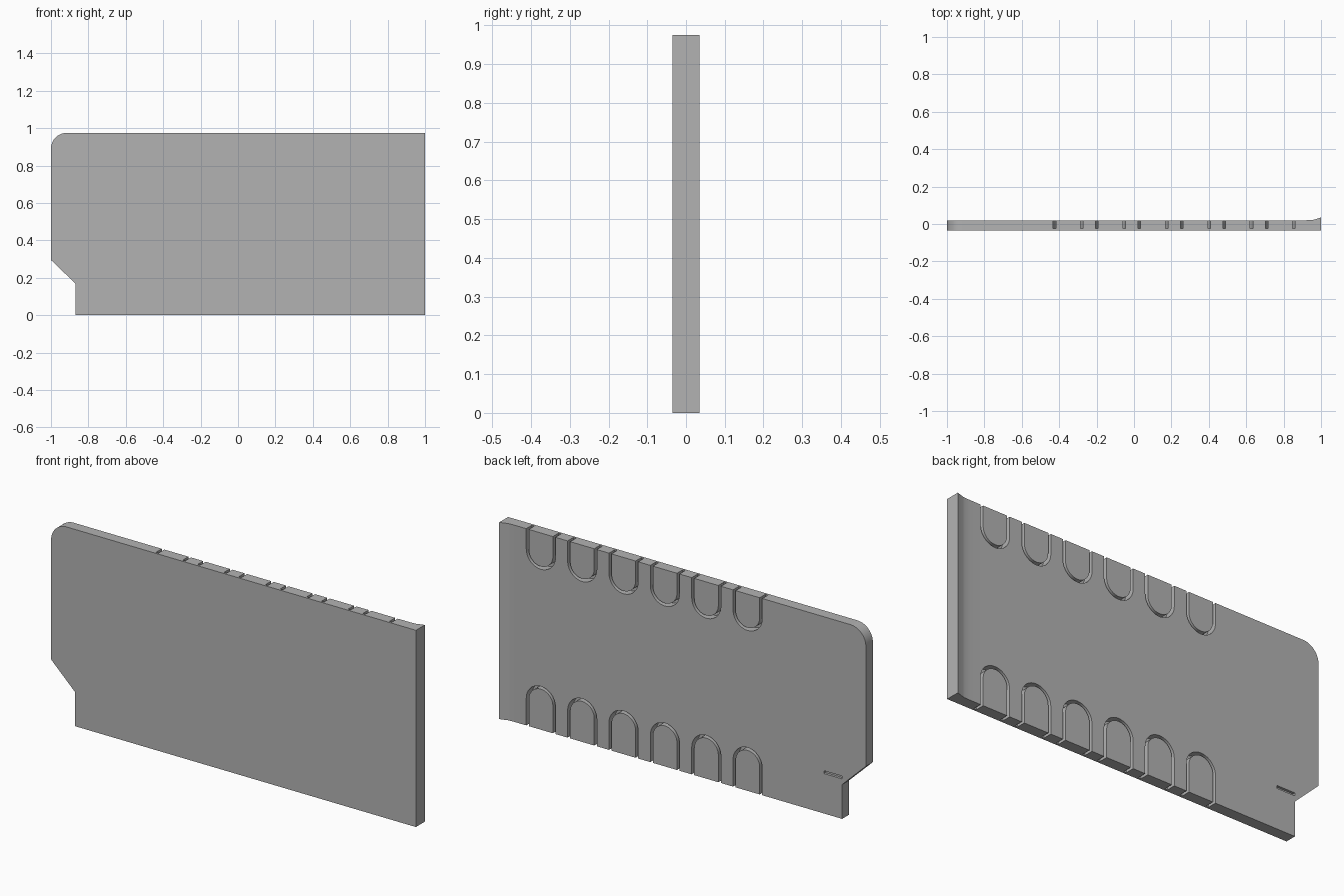
import bpy
import bmesh
from math import sin, cos, pi, radians

cube = bpy.data.objects.get("Cube")
if cube:
    bpy.data.objects.remove(cube, do_unlink=True)

HEIGHT = 0.975
FRONT, BACK, LIP = -0.035, 0.02, 0.035

grey = bpy.data.materials.new("plain_grey")
grey.use_nodes = True
colour = (0.45, 0.45, 0.45, 1)
grey.diffuse_color = colour
grey.node_tree.nodes["Principled BSDF"].inputs["Base Color"].default_value = colour


def arc(cx, cz, r, start, end, steps):
    """Points along a circular arc, angles in degrees."""
    angles = [radians(start + (end - start) * i / steps) for i in range(steps + 1)]
    return [(cx + r * cos(a), cz + r * sin(a)) for a in angles]


def prisms(name, outlines, axis, low, high):
    """Extrude flat outlines along y (x,z points) or z (x,y points)."""
    bm = bmesh.new()
    for outline in outlines:
        def place(p, d):
            return (p[0], d, p[1]) if axis == "y" else (p[0], p[1], d)
        a = [bm.verts.new(place(p, low)) for p in outline]
        b = [bm.verts.new(place(p, high)) for p in outline]
        bm.faces.new(a)
        bm.faces.new(b[::-1])
        n = len(outline)
        for i in range(n):
            j = (i + 1) % n
            bm.faces.new((a[j], a[i], b[i], b[j]))
    bmesh.ops.recalc_face_normals(bm, faces=bm.faces[:])
    mesh = bpy.data.meshes.new(name)
    bm.to_mesh(mesh)
    bm.free()
    mesh.materials.append(grey)
    ob = bpy.data.objects.new(name, mesh)
    bpy.context.collection.objects.link(ob)
    return ob


def combine(target, tool, operation):
    """Apply a boolean and discard the helper."""
    mod = target.modifiers.new(operation.lower(), "BOOLEAN")
    mod.operation, mod.object, mod.solver = operation, tool, "EXACT"
    bpy.ops.object.select_all(action="DESELECT")
    bpy.context.view_layer.objects.active = target
    target.select_set(True)
    bpy.ops.object.modifier_apply(modifier=mod.name)
    bpy.data.objects.remove(tool, do_unlink=True)


def u_outline(cx, edge, direction, reach):
    """Thin U band that opens past the given edge; direction points inward."""
    outer, inner = 0.08, 0.066
    mouth = edge - direction * 0.05
    centre = edge + direction * (reach - outer)
    sweep = 180 * direction
    return ([(cx + outer, mouth)] + arc(cx, centre, outer, 0, sweep, 20)
            + [(cx - outer, mouth), (cx - inner, mouth)]
            + arc(cx, centre, inner, sweep, 0, 20) + [(cx + inner, mouth)])


# Panel with one rounded corner and one clipped corner
panel_outline = ([(-0.87, 0), (1, 0), (1, HEIGHT)]
                 + arc(-0.915, HEIGHT - 0.085, 0.085, 90, 180, 16)
                 + [(-1, 0.295), (-0.87, 0.17)])
panel = prisms("panel", [panel_outline], "y", FRONT, BACK)

# Flared lip along the left end of the back, with a soft run-in
lip_outline = [(0.92, 0), (1, 0), (1, LIP), (0.962, BACK + 0.003),
               (0.95, BACK + 0.001), (0.92, BACK)]
combine(panel, prisms("lip", [lip_outline], "z", 0, HEIGHT), "UNION")

# Rows of U grooves in the back, along the top and bottom edges
centres = [-0.352 + 0.2268 * i for i in range(6)]
bands = [u_outline(c, HEIGHT, -1, 0.18) for c in centres]
bands += [u_outline(c, 0, 1, 0.215) for c in centres]
combine(panel, prisms("grooves", bands, "y", -0.025, 0.06), "DIFFERENCE")

# Small slot beside the clipped corner
slot = [(-0.87, 0.198), (-0.77, 0.198), (-0.77, 0.212), (-0.87, 0.212)]
combine(panel, prisms("slot", [slot], "y", BACK - 0.012, 0.06), "DIFFERENCE")

bpy.ops.object.shade_smooth_by_angle(angle=radians(25))
